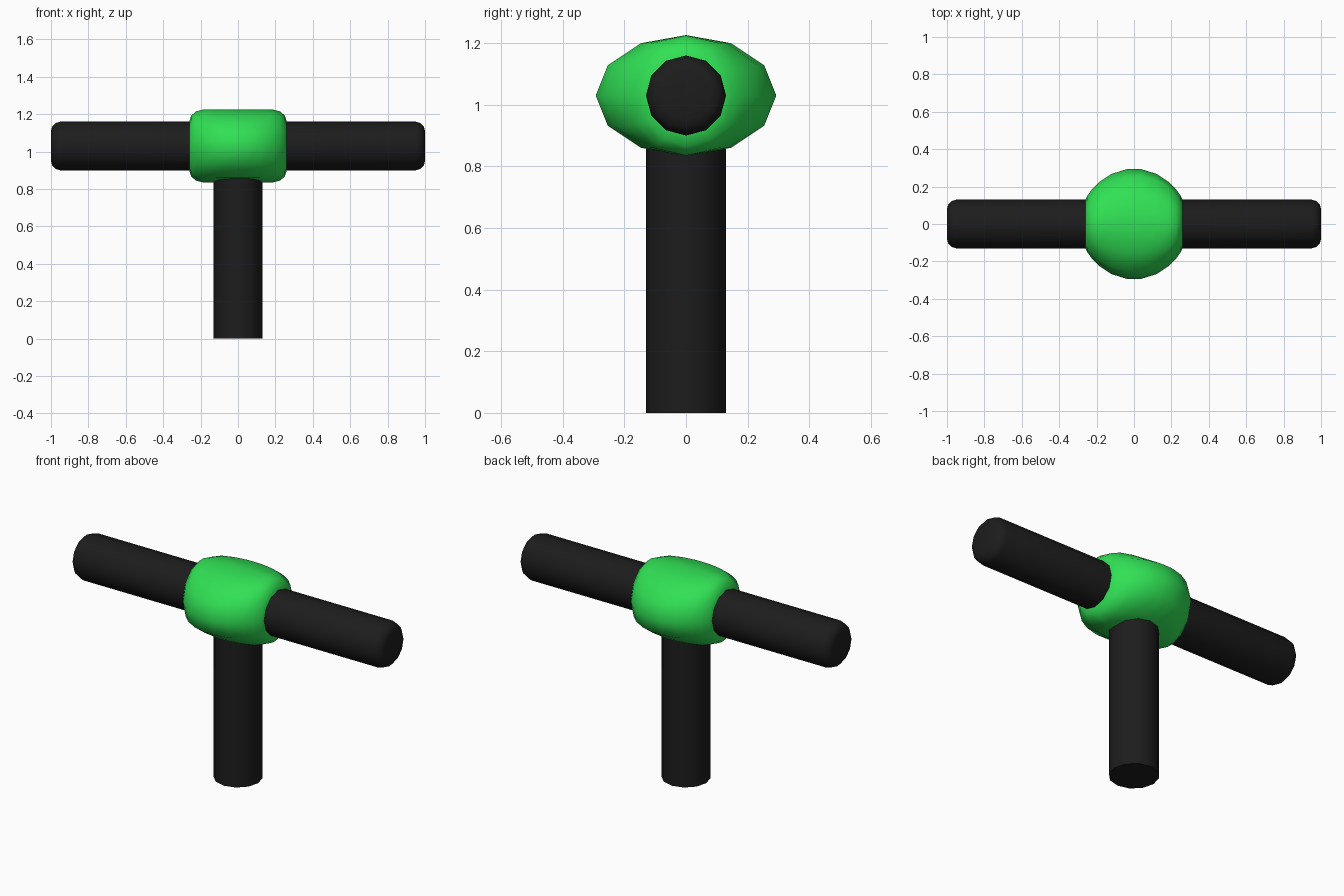
import bpy, bmesh
from math import sin, cos, pi, radians

if "Cube" in bpy.data.objects:
    bpy.data.objects.remove(bpy.data.objects["Cube"])

N = 12


def material(name, color):
    m = bpy.data.materials.new(name)
    m.diffuse_color = color
    m.use_nodes = True
    m.node_tree.nodes["Principled BSDF"].inputs["Base Color"].default_value = m.diffuse_color
    return m


def loft(name, rings, place, mat, angle):
    """Skin 12-sided elliptical rings (t, radius_a, radius_b) and cap both ends."""
    bm = bmesh.new()
    loops = []
    for t, ra, rb in rings:
        loops.append([bm.verts.new(place(t, ra * sin(2 * pi * i / N), rb * cos(2 * pi * i / N)))
                      for i in range(N)])
    for a, b in zip(loops, loops[1:]):
        for i in range(N):
            j = (i + 1) % N
            bm.faces.new((a[i], a[j], b[j], b[i]))
    bm.faces.new(loops[0])
    bm.faces.new(loops[-1])
    bmesh.ops.recalc_face_normals(bm, faces=bm.faces)
    me = bpy.data.meshes.new(name)
    bm.to_mesh(me)
    bm.free()
    ob = bpy.data.objects.new(name, me)
    bpy.context.collection.objects.link(ob)
    me.materials.append(mat)
    bpy.ops.object.select_all(action='DESELECT')
    ob.select_set(True)
    bpy.context.view_layer.objects.active = ob
    bpy.ops.object.shade_smooth_by_angle(angle=radians(angle))
    return ob


def mirrored(half):
    return [(-t, a, b) for t, a, b in reversed(half)] + half


def along_x(t, a, b):
    return (t, a, 1.03 + b)


def along_z(t, a, b):
    return (a, b, t)


black = material("black", (0.012, 0.012, 0.012, 1))
green = material("green", (0.03, 0.75, 0.09, 1))

# Horizontal bar with rounded ends
bar = [(0.95, 0.13, 0.13), (0.975, 0.123, 0.123), (0.993, 0.105, 0.105), (1.0, 0.08, 0.08)]
loft("crossbar", mirrored(bar), along_x, black, 60)

# Upright post running up into the hub
loft("post", [(0, 0.13, 0.13), (1.0, 0.13, 0.13)], along_z, black, 40)

# Rounded hub, wider front to back than it is tall
hub = [(0.04, 0.293, 0.196), (0.12, 0.268, 0.196), (0.185, 0.225, 0.195),
       (0.225, 0.185, 0.185), (0.25, 0.15, 0.163), (0.262, 0.125, 0.125)]
loft("hub", mirrored(hub), along_x, green, 80)
